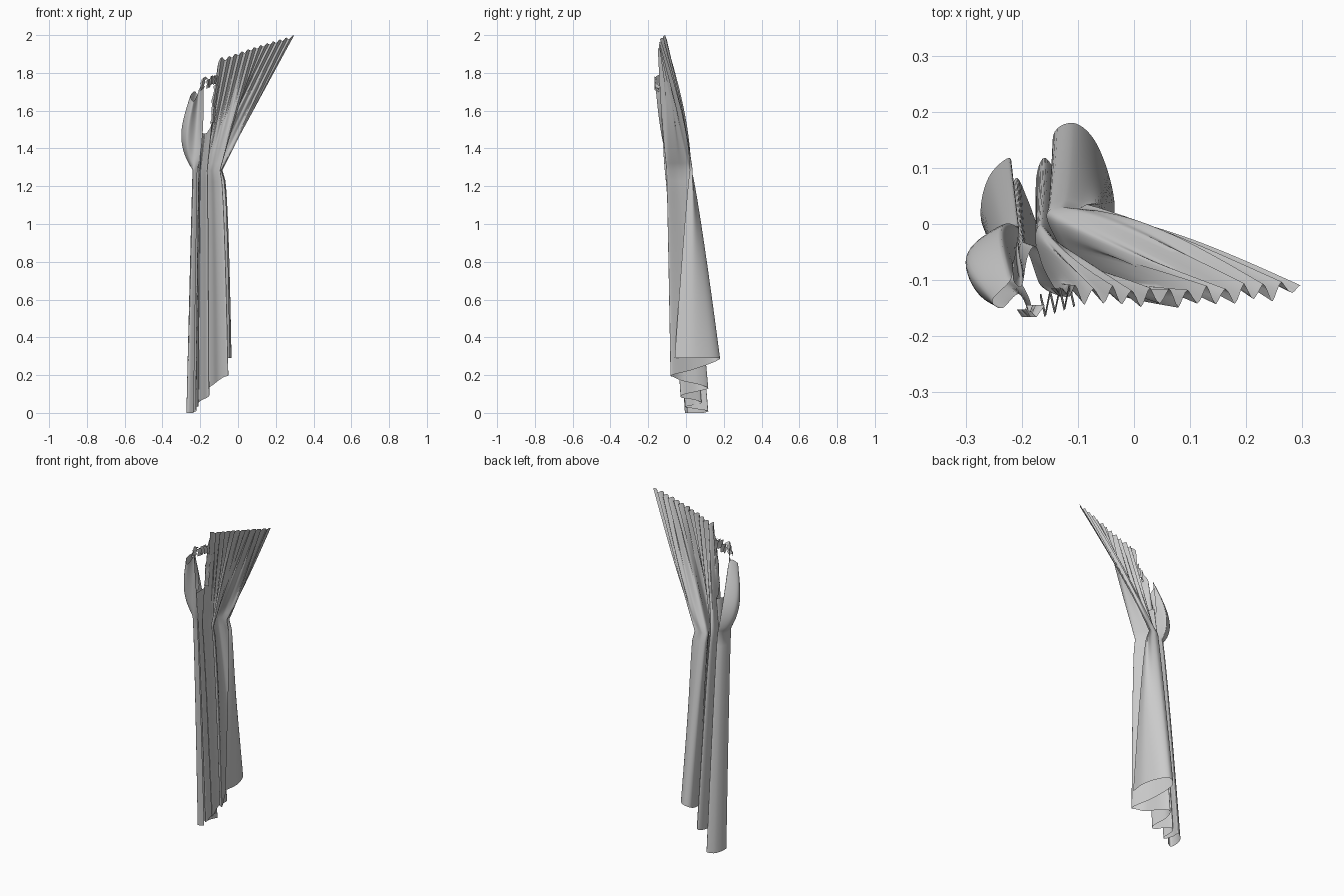
import bpy, bmesh, math, random
from mathutils import Vector

if "Cube" in bpy.data.objects:
    bpy.data.objects.remove(bpy.data.objects["Cube"])

random.seed(4)

# hem of the curtain, left edge to right edge: winding folds that climb to the right
HEM = [(-.235, .01, 0), (-.268, -.005, 0), (-.272, .04, 0), (-.255, .09, 0), (-.220, .117, .01),
       (-.226, .06, .02), (-.22, 0, .03), (-.210, .005, .035), (-.219, .055, .045), (-.208, .082, .055),
       (-.188, .04, .07), (-.165, -.02, .08), (-.152, -.02, .095), (-.175, .065, .115), (-.160, .118, .13),
       (-.130, .07, .15), (-.105, -.02, .17), (-.075, -.065, .19), (-.052, -.075, .20), (-.108, .04, .23),
       (-.145, .15, .27), (-.108, .18, .29), (-.065, .14, .29), (-.035, .04, .29), (-.045, -.06, .29)]

# torn top edge: left flap, low gap, then the pleated fan up to the right corner
TOP = [(-.185, -.165, 1.77), (-.205, -.125, 1.71), (-.235, -.15, 1.65), (-.252, -.135, 1.68), (-.22, -.10, 1.69),
       (-.215, -.07, 1.50), (-.215, -.10, 1.47), (-.20, -.11, 1.47), (-.19, -.06, 1.48), (-.175, -.04, 1.48),
       (-.16, -.08, 1.49), (-.135, -.12, 1.56), (-.105, -.125, 1.86)]
TOP += [(-.105 + .402 * k / 12, -.125 + .012 * (k / 12) ** 2 - .008 * math.sin(math.pi * k / 12),
         1.86 + .14 * (k / 12) ** .8) for k in range(1, 13)]

# bulge of the left flap above the tie
FLAP = [(.016, -.015), (0, .0), (-.035, -.02), (-.06, .015), (-.025, .035)]

# gathered waist where the curtain is tied
TIE = []
for i, (x, y, z) in enumerate(HEM):
    ty = -.10 + (y + .075) / .255 * .13
    if i < 13:
        ty = -.105 + (y + .02) / .14 * .10
    if i >= 22:
        ty = (.026, .035, .02)[i - 22]
    TIE.append((-.24 + (x + .272) / .242 * .16, ty, 1.285))


def spline(points, u):
    i = min(int(u), len(points) - 2)
    t = u - i
    p = [Vector(points[max(0, min(len(points) - 1, i + d))]) for d in (-1, 0, 1, 2)]
    return .5 * (2 * p[1] + (p[2] - p[0]) * t + (2 * p[0] - 5 * p[1] + 4 * p[2] - p[3]) * t * t
                 + (3 * p[1] - p[0] - 3 * p[2] + p[3]) * t ** 3)


def triangle(u):
    return 4 * abs(u % 1 - .5) - 1


def sheet(name, rows):
    bm = bmesh.new()
    grid = [[bm.verts.new(p) for p in row] for row in rows]
    for a, b in zip(grid, grid[1:]):
        for k in range(len(a) - 1):
            bm.faces.new((a[k], a[k + 1], b[k + 1], b[k]))
    me = bpy.data.meshes.new(name)
    bm.to_mesh(me)
    bm.free()
    ob = bpy.data.objects.new(name, me)
    bpy.context.collection.objects.link(ob)
    bpy.context.view_layer.objects.active = ob
    ob.select_set(True)
    bpy.ops.object.shade_smooth_by_angle(angle=math.radians(80))
    ob.select_set(False)
    return ob


# main curtain cloth
SUB, LOW, HIGH = 8, 18, 18
columns = []
for k in range((len(HEM) - 1) * SUB + 1):
    u = k / SUB
    hem, tie, top = spline(HEM, u), spline(TIE, u), spline(TOP, u)
    hem.z = max(0, hem.z)
    top.z = min(2, top.z)
    fan = max(0, min(1, u - 11)) * min(1, .2 + 24 - u)
    bulge = spline(FLAP, u) if u <= 4 else Vector(FLAP[4]) * max(0, 5 - u)
    col = []
    for j in range(LOW):
        t = 1 - j / LOW
        p = tie.lerp(hem, t)
        p.x = tie.x + (hem.x - tie.x) * t ** (1 - .65 * u / 24)
        p.y = tie.y + (hem.y - tie.y) * t ** .87
        col.append(p)
    for j in range(HIGH + 1):
        s = j / HIGH
        p = tie.lerp(top, s)
        swell = math.sin(math.pi * s ** .8)
        p.x += bulge[0] * swell
        p.y += bulge[1] * swell
        # wide soft folds and a backward belly, then fine pleats growing towards the heading
        p.y += .018 * swell * max(0, min(1, (u - 19) / 3))
        p.y += fan * .010 * swell * math.sin(u * 2.1)
        p.y += fan * (.015 + .004 * math.sin(u * 3.7)) * s ** 1.3 * .5 * (triangle(u) + math.cos(2 * math.pi * u))
        p.z += fan * .008 * s ** 6 * (triangle(u + .3) - 1)
        col.append(p)
    columns.append(col)
sheet("curtain_cloth", columns)

# torn scrap of heading left across the gap
strip = []
for k in range(15):
    f = k / 14
    x, y = -.168 + .06 * f, -.145 + .020 * triangle(f * 3.5) + .02 * f
    z = 1.765 + .03 * f + random.uniform(-.008, .008)
    strip.append([(x, y, z - .045), (x + .003, y, z - .02), (x, y - .004, z)])
sheet("torn_heading", strip)

# ragged threads hanging beside the gap and on the flap
for name, x0, z0, z1, y0 in (("torn_edge", -.138, 1.53, 1.73, -.115), ("flap_tip", -.198, 1.70, 1.77, -.152)):
    rows = []
    for k in range(9):
        f = k / 8
        x, z = x0 + .02 * f + random.uniform(-.005, .005), z0 + (z1 - z0) * f
        w = .011 + .004 * triangle(f * 3)
        rows.append([(x - w, y0, z), (x, y0 - .014, z + .01), (x + w, y0 + .008, z)])
    sheet(name, rows)
